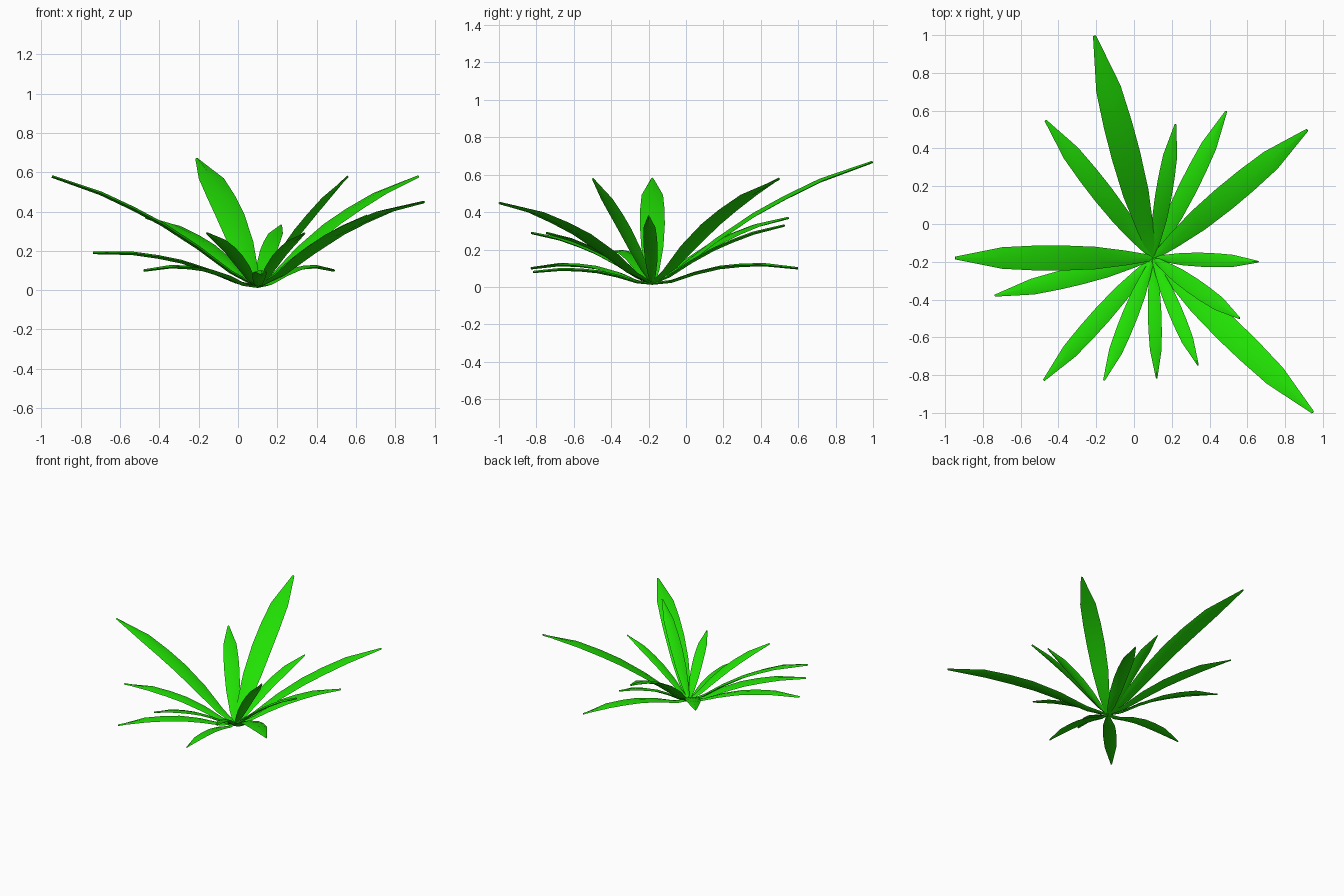
import bpy
import bmesh
from mathutils import Vector

if "Cube" in bpy.data.objects:
    bpy.data.objects.remove(bpy.data.objects["Cube"])

BASE = Vector((0.10, -0.18, 0.018))

green = bpy.data.materials.new("leaf_green")
green.diffuse_color = (0.015, 0.75, 0.001, 1)
green.use_nodes = True
green.node_tree.nodes["Principled BSDF"].inputs["Base Color"].default_value = green.diffuse_color

# Leaf profile: position along leaf, half width / length, arch rise / length
STATIONS = [(0.0, 0.012, 0.0), (0.13, 0.032, 0.001), (0.29, 0.050, 0.035),
            (0.46, 0.056, 0.055), (0.60, 0.055, 0.055), (0.76, 0.048, 0.045),
            (0.99, 0.006, 0.0)]

# Tip of every leaf, counter-clockwise from the right
TIPS = [(0.66, -0.20, 0.38), (0.92, 0.50, 0.58), (0.49, 0.60, 0.10),
        (0.22, 0.53, 0.33), (-0.21, 1.00, 0.67), (-0.47, 0.55, 0.37),
        (-0.95, -0.18, 0.58), (-0.74, -0.38, 0.19), (-0.48, -0.83, 0.10),
        (-0.16, -0.83, 0.29), (0.12, -0.82, 0.08), (0.34, -0.75, 0.29),
        (0.56, -0.50, 0.58), (0.95, -1.00, 0.45)]


def make_leaf(name, tip):
    span = Vector(tip) - BASE
    length = span.length
    flat = Vector((span.x, span.y, 0)).length
    side = Vector((-span.y, span.x, 0)).normalized()
    centres = [BASE + span * t + Vector((0, 0, rise * flat))
               for t, _, rise in STATIONS]
    centres[-1] = Vector(tip) - span * 0.003
    verts, faces = [], []
    for i, (_, half, _) in enumerate(STATIONS):
        along = centres[min(i + 1, len(centres) - 1)] - centres[max(i - 1, 0)]
        up = along.cross(side).normalized()
        w, h = side * half * length, up * (0.006 + half * length * 0.07)
        # thin lens section: left, top, right, bottom
        verts += [centres[i] + w, centres[i] + h, centres[i] - w, centres[i] - h]
    for i in range(len(STATIONS) - 1):
        for k in range(4):
            a, b = 4 * i + k, 4 * i + (k + 1) % 4
            faces.append((a, b, b + 4, a + 4))
    n = len(verts)
    faces += [(3, 2, 1, 0), (n - 4, n - 3, n - 2, n - 1)]
    mesh = bpy.data.meshes.new(name)
    mesh.from_pydata(verts, [], faces)
    mesh.materials.append(green)
    # consistent outward normals
    bm = bmesh.new()
    bm.from_mesh(mesh)
    bmesh.ops.recalc_face_normals(bm, faces=bm.faces)
    bm.to_mesh(mesh)
    bm.free()
    leaf = bpy.data.objects.new(name, mesh)
    bpy.context.collection.objects.link(leaf)
    leaf.select_set(True)
    return leaf


# Rosette of leaves around the base, smooth blades with crisp rims
leaves = [make_leaf(f"leaf_{i + 1}", tip) for i, tip in enumerate(TIPS)]
bpy.context.view_layer.objects.active = leaves[0]
bpy.ops.object.shade_smooth_by_angle(angle=0.7)
